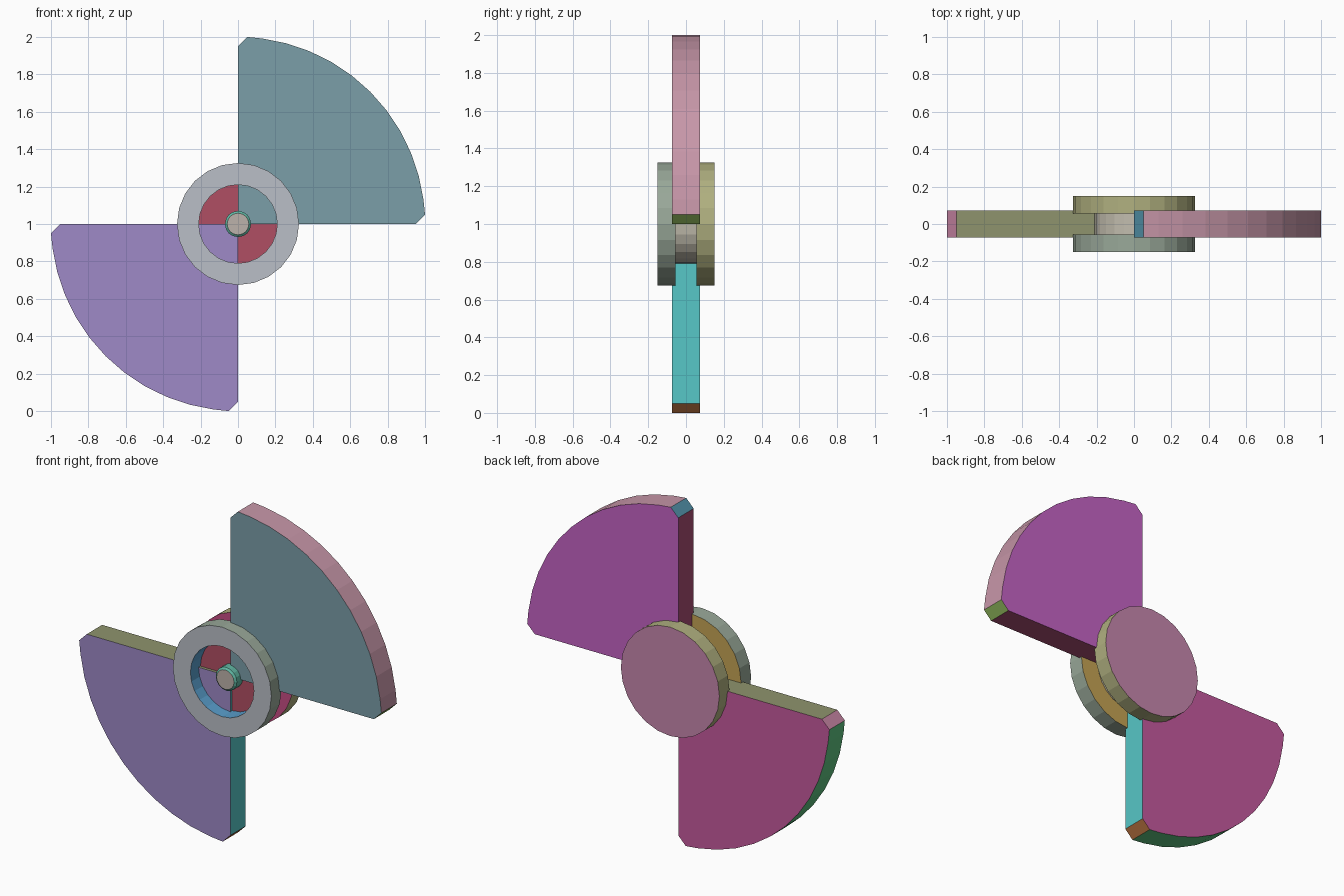
import bpy, bmesh
from math import sin, cos, pi, radians

if "Cube" in bpy.data.objects:
    bpy.data.objects.remove(bpy.data.objects["Cube"])

CENTRE_Z = 1.0


def material(name, rgb):
    """Screen colour to linear diffuse colour."""
    mat = bpy.data.materials.new(name)
    mat.diffuse_color = (*[((c + 0.055) / 1.055) ** 2.4 for c in rgb], 1)
    mat.use_nodes = True
    mat.node_tree.nodes["Principled BSDF"].inputs["Base Color"].default_value = mat.diffuse_color
    return mat


def blade_side(p):
    n = p.normal
    if abs(n.y) > 0.9:
        return "front" if n.y < 0 else "back"
    if n.x < -0.9:
        return "edge_a"
    if n.z < -0.9:
        return "edge_b"
    if n.x < -0.5:
        return "clip_a"
    if n.z < -0.5:
        return "clip_b"
    return "rim"


def lathe_side(p):
    n, c = p.normal, p.center
    if abs(n.y) > 0.9:
        return "front" if n.y < 0 else "back"
    return "rim" if n.x * c.x + n.z * c.z > 0 else "bore"


def add_object(name, bm, colours, side_of):
    bmesh.ops.remove_doubles(bm, verts=bm.verts, dist=1e-5)
    bmesh.ops.recalc_face_normals(bm, faces=bm.faces)
    mesh = bpy.data.meshes.new(name)
    bm.to_mesh(mesh)
    bm.free()
    # one colour for each side of the part
    keys = list(colours)
    for key in keys:
        mesh.materials.append(material(f"{name}_{key}", colours[key]))
    for p in mesh.polygons:
        p.material_index = keys.index(side_of(p))
    obj = bpy.data.objects.new(name, mesh)
    bpy.context.collection.objects.link(obj)
    obj.location.z = CENTRE_Z
    return obj


def lathe(name, profile, sides, colours, closed=False):
    """Turn a (radius, y) profile about the y axis."""
    bm = bmesh.new()
    verts = [bm.verts.new((r, y, 0)) for r, y in profile]
    pairs = list(zip(verts, verts[1:]))
    if closed:
        pairs.append((verts[-1], verts[0]))
    edges = [bm.edges.new(p) for p in pairs]
    bmesh.ops.spin(bm, geom=verts + edges, cent=(0, 0, 0), axis=(0, 1, 0),
                   angle=2 * pi, steps=sides, use_duplicate=False)
    bmesh.ops.remove_doubles(bm, verts=bm.verts, dist=1e-5)
    if not closed:  # flat caps at open ends
        rim = [e for e in bm.edges if e.is_boundary]
        bmesh.ops.holes_fill(bm, edges=rim, sides=0)
    return add_object(name, bm, colours, lathe_side)


def blade(name, turn, colours):
    """Quarter disc with clipped tips, extruded through y."""
    half, clip, step = 0.073, 0.05, 7.5
    outline = [(0, 0), (0, 1 - clip), (clip, 1)]
    outline += [(sin(radians(i * step)), cos(radians(i * step))) for i in range(1, 12)]
    outline += [(1, clip), (1 - clip, 0)]
    bm = bmesh.new()
    face = bm.faces.new([bm.verts.new((x, -half, z)) for x, z in outline])
    ext = bmesh.ops.extrude_face_region(bm, geom=[face])
    moved = [v for v in ext["geom"] if isinstance(v, bmesh.types.BMVert)]
    bmesh.ops.translate(bm, verts=moved, vec=(0, 2 * half, 0))
    obj = add_object(name, bm, colours, blade_side)
    obj.rotation_euler.y = turn


# Two opposite blades
blade("upper_blade", 0, {
    "front": (0.48, 0.62, 0.66), "back": (0.77, 0.39, 0.77),
    "rim": (0.78, 0.59, 0.66), "edge_a": (0.66, 0.30, 0.45),
    "edge_b": (0.66, 0.30, 0.45), "clip_a": (0.32, 0.57, 0.66),
    "clip_b": (0.58, 0.74, 0.37)})
blade("lower_blade", pi, {
    "front": (0.62, 0.54, 0.78), "back": (0.77, 0.35, 0.62),
    "rim": (0.37, 0.76, 0.50), "edge_a": (0.34, 0.78, 0.78),
    "edge_b": (0.56, 0.58, 0.43), "clip_a": (0.74, 0.46, 0.26),
    "clip_b": (0.78, 0.52, 0.64)})

# Hub: open front ring, core between the blades, solid back disc
lathe("front_ring", [(0.21, -0.15), (0.326, -0.15), (0.326, -0.055), (0.21, -0.055)], 24,
      {"front": (0.73, 0.75, 0.78), "rim": (0.60, 0.66, 0.60),
       "bore": (0.35, 0.62, 0.80), "back": (0.77, 0.64, 0.33)}, closed=True)
lathe("hub_core", [(0.21, -0.055), (0.21, 0.055)], 24,
      {"front": (0.69, 0.31, 0.39), "rim": (0.76, 0.74, 0.68), "back": (0.69, 0.31, 0.39)})
lathe("back_disc", [(0.326, 0.055), (0.326, 0.15)], 24,
      {"front": (0.78, 0.30, 0.52), "rim": (0.69, 0.69, 0.50), "back": (0.78, 0.53, 0.68)})

# Chamfered centre pin
lathe("centre_pin", [(0.058, -0.12), (0.07, -0.11), (0.07, -0.05)], 16,
      {"front": (0.74, 0.70, 0.67), "rim": (0.38, 0.72, 0.64), "back": (0.74, 0.70, 0.67)})
